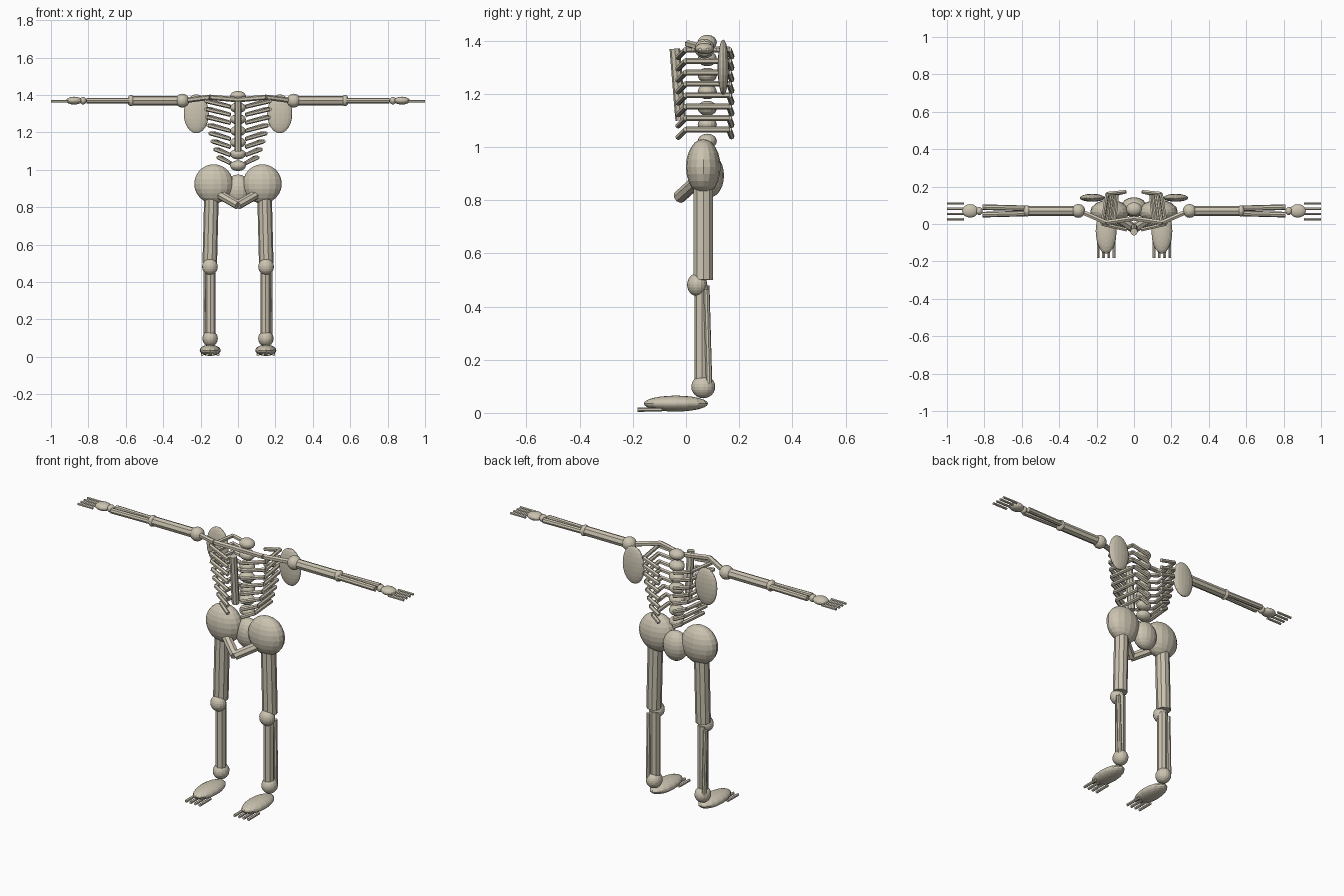
import bpy
from mathutils import Vector

bone = bpy.data.materials.new("bone_ivory")
bone.diffuse_color = (0.60, 0.55, 0.44, 1)


def finish(name):
    ob = bpy.context.object
    ob.name = name
    ob.data.materials.append(bone)
    return ob


def knob(name, loc, radii):
    """Faceted ellipsoid."""
    bpy.ops.mesh.primitive_uv_sphere_add(segments=16, ring_count=12, radius=1, location=loc)
    ob = finish(name)
    ob.scale = radii
    return ob


def rod(name, a, b, r, sides=8):
    """Straight faceted cylinder between two points."""
    a, b = Vector(a), Vector(b)
    bpy.ops.mesh.primitive_cylinder_add(vertices=sides, radius=r, depth=(b - a).length,
                                        location=(a + b) / 2)
    ob = finish(name)
    ob.rotation_euler = (b - a).to_track_quat('Z', 'Y').to_euler()
    return ob


def chain(name, pts, r):
    for i, (a, b) in enumerate(zip(pts, pts[1:])):
        rod(f"{name}_{i}", a, b, r, 6)


# Spine, sacrum and breastbone
for i in range(7):
    knob(f"vertebra_{i}", (0, 0.08, 1.022 + 0.062 * i), (0.042, 0.036, 0.028))
knob("sacrum", (0, 0.09, 0.893), (0.07, 0.053, 0.082))
rod("sternum", (0, -0.042, 1.37), (0, -0.02, 1.10), 0.02)

for s, side in ((-1, "left"), (1, "right")):
    def n(part):
        return f"{side}_{part}"

    # Ribs: open hoops narrowing downwards
    for i in range(8):
        z = 1.367 - 0.043 * i
        w = 1 - 0.38 * (i / 7) ** 2
        chain(n(f"rib_{i}"), [(s * 0.045, 0.172, z - 0.028), (s * 0.145 * w, 0.162, z),
                              (s * 0.17 * w, 0.0, z), (s * 0.04, -0.03, z - 0.03)], 0.011)

    # Shoulder girdle
    chain(n("clavicle"), [(0, 0.03, 1.375), (s * 0.15, 0.008, 1.388), (s * 0.29, 0.07, 1.37)], 0.014)
    knob(n("scapula"), (s * 0.223, 0.14, 1.3), (0.067, 0.021, 0.104))
    knob(n("shoulder"), (s * 0.298, 0.07, 1.37), (0.037, 0.037, 0.037))

    # Arm
    rod(n("humerus"), (s * 0.3, 0.07, 1.37), (s * 0.57, 0.07, 1.37), 0.026)
    knob(n("elbow"), (s * 0.572, 0.07, 1.37), (0.02, 0.03, 0.03))
    rod(n("radius"), (s * 0.58, 0.056, 1.37), (s * 0.81, 0.05, 1.37), 0.015)
    rod(n("ulna"), (s * 0.58, 0.084, 1.37), (s * 0.81, 0.09, 1.37), 0.015)
    knob(n("wrist"), (s * 0.828, 0.07, 1.37), (0.018, 0.022, 0.02))
    knob(n("hand"), (s * 0.876, 0.07, 1.37), (0.043, 0.036, 0.021))
    for i in range(4):
        y = 0.025 + 0.028 * i
        rod(n(f"finger_{i}"), (s * 0.908, y, 1.367), (s, y, 1.367), 0.007, 6)

    # Pelvis
    knob(n("hip_bone"), (s * 0.13, 0.065, 0.925), (0.104, 0.065, 0.105))
    rod(n("pubic_bone"), (s * 0.11, 0.045, 0.875), (0, -0.025, 0.812), 0.025)

    # Leg
    rod(n("femur"), (s * 0.142, 0.065, 0.86), (s * 0.151, 0.065, 0.50), 0.039, 10)
    knob(n("kneecap"), (s * 0.15, 0.042, 0.482), (0.042, 0.038, 0.043))
    rod(n("tibia"), (s * 0.147, 0.06, 0.48), (s * 0.147, 0.06, 0.11), 0.028)
    rod(n("fibula"), (s * 0.174, 0.077, 0.465), (s * 0.172, 0.087, 0.11), 0.012)
    knob(n("ankle"), (s * 0.149, 0.065, 0.098), (0.041, 0.045, 0.043))

    # Foot
    knob(n("foot"), (s * 0.149, -0.038, 0.035), (0.056, 0.121, 0.03))
    for i in range(4):
        x = s * (0.149 + 0.028 * (i - 1.5))
        rod(n(f"toe_{i}"), (x, -0.09, 0.013), (x, -0.183, 0.012), 0.008, 6)
